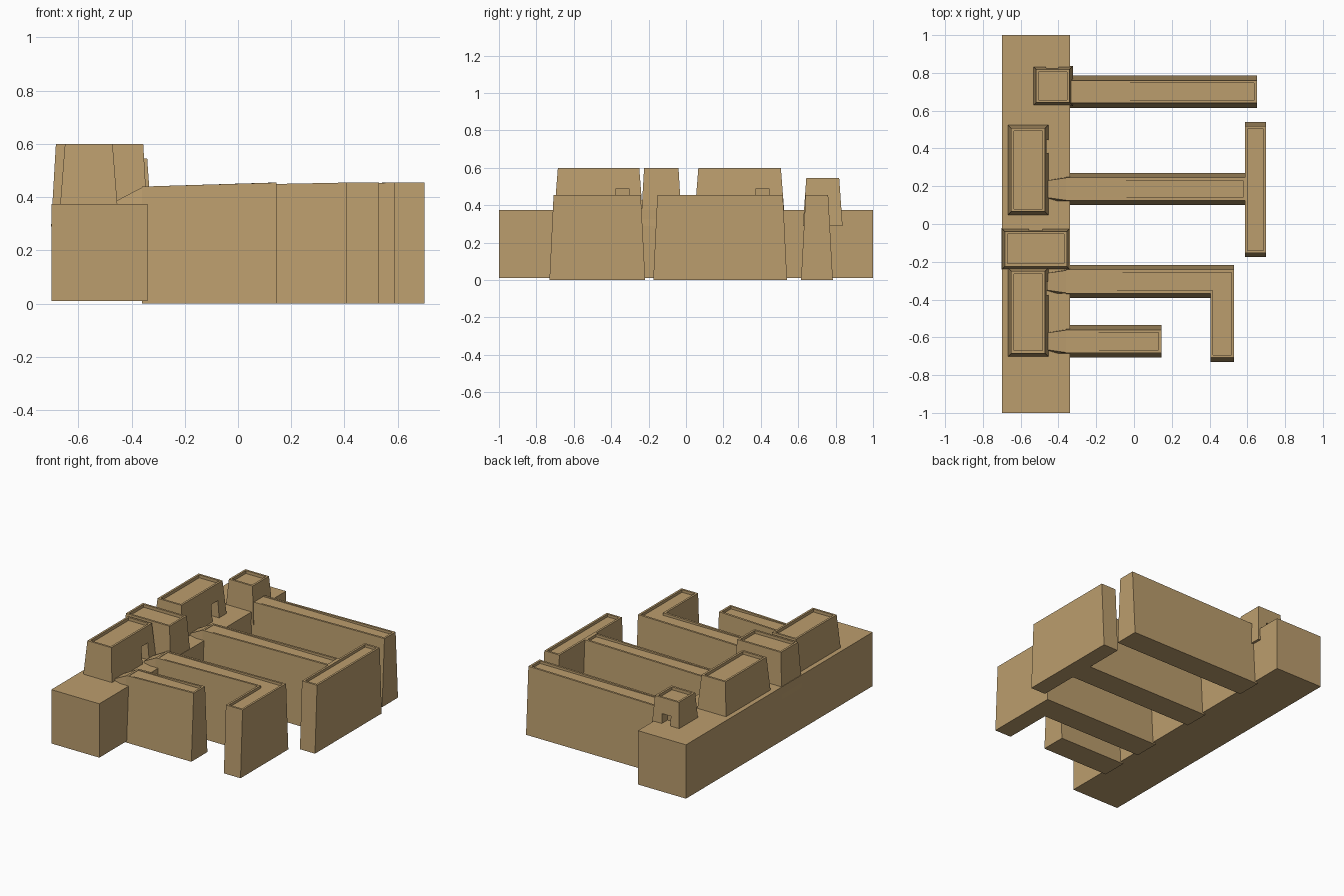
import bpy, bmesh

if "Cube" in bpy.data.objects:
    bpy.data.objects.remove(bpy.data.objects["Cube"])

sand = bpy.data.materials.new("sandstone")
sand.diffuse_color = (0.5, 0.34, 0.155, 1)
sand.use_nodes = True
sand.node_tree.nodes["Principled BSDF"].inputs["Base Color"].default_value = sand.diffuse_color


def loft(name, rings):
    """Solid through stacked rings of points, capped at both ends."""
    bm = bmesh.new()
    vs = [[bm.verts.new(p) for p in r] for r in rings]
    n = len(vs[0])
    for a, b in zip(vs, vs[1:]):
        for i in range(n):
            j = (i + 1) % n
            bm.faces.new((a[i], a[j], b[j], b[i]))
    bm.faces.new(vs[0][::-1])
    bm.faces.new(vs[-1])
    bmesh.ops.recalc_face_normals(bm, faces=bm.faces)
    me = bpy.data.meshes.new(name)
    bm.to_mesh(me)
    bm.free()
    me.materials.append(sand)
    ob = bpy.data.objects.new(name, me)
    bpy.context.collection.objects.link(ob)
    return ob


def rect(x0, x1, y0, y1, z0, z1=None):
    """Rectangle ring, height z0 at the left end and z1 at the right."""
    z1 = z0 if z1 is None else z1
    return [(x0, y0, z0), (x1, y0, z1), (x1, y1, z1), (x0, y1, z0)]


def box(name, x0, x1, y0, y1, z0, z1):
    return loft(name, [rect(x0, x1, y0, y1, z0), rect(x0, x1, y0, y1, z1)])


def wall(name, x0, x1, y0, y1, zl=0.44, zr=0.455, t=0.025, rim=0.014):
    """Battered wall whose sunken walkway is level while the rim rises."""
    loft(name, [rect(x0, x1, y0, y1, 0),
                rect(x0, x1, y0 + t, y1 - t, zl, zr),
                rect(x0 + rim, x1 - rim, y0 + t + rim, y1 - t - rim, zl, zr),
                rect(x0 + rim, x1 - rim, y0 + t + rim, y1 - t - rim, 0.437)])


def ramp(name, yc):
    """Narrowing slope from a wall top down to the platform."""
    loft(name, [rect(-0.46, -0.34, yc - 0.068, yc + 0.068, 0.3),
                [(-0.46, yc - 0.045, 0.385), (-0.355, yc - 0.06, 0.44),
                 (-0.355, yc + 0.06, 0.44), (-0.46, yc + 0.045, 0.385)]])


def tower(name, x0, x1, y0, y1, z0, z1, door, t=0.018, rim=0.014):
    """Battered tower with a sunken roof and a doorway cut in one side."""
    top = (x0 + t, x1 - t, y0 + t, y1 - t)
    inner = (top[0] + rim, top[1] - rim, top[2] + rim, top[3] - rim)
    ob = loft(name, [rect(x0, x1, y0, y1, z0), rect(*top, z1),
                     rect(*inner, z1), rect(*inner, z1 - 0.02)])
    cut = box(name + "_door_cutter", *door)
    cut.hide_render = True
    cut.hide_viewport = True
    cut.display_type = 'WIRE'
    mod = ob.modifiers.new("doorway", 'BOOLEAN')
    mod.operation = 'DIFFERENCE'
    mod.solver = 'EXACT'
    mod.object = cut


# platform
box("platform", -0.70, -0.34, -1, 1, 0.01, 0.375)

# straight walls
wall("back_wall", -0.36, 0.65, 0.615, 0.785)
wall("middle_wall", -0.36, 0.59, 0.10, 0.27)
wall("short_front_wall", -0.36, 0.145, -0.707, -0.535)
wall("outer_wall", 0.587, 0.70, -0.175, 0.54, 0.455, 0.455, 0.022)


# L-shaped wall
def ell(x0, xi, x1, ya, yb, yc, zl, zr):
    return [(x0, yb, zl), (xi, yb, zr), (xi, ya, zr),
            (x1, ya, zr), (x1, yc, zr), (x0, yc, zl)]


loft("corner_wall", [
    ell(-0.36, 0.405, 0.53, -0.73, -0.392, -0.218, 0, 0),
    ell(-0.36, 0.405, 0.53, -0.708, -0.367, -0.242, 0.44, 0.455),
    ell(-0.345, 0.419, 0.516, -0.694, -0.353, -0.256, 0.44, 0.455),
    ell(-0.345, 0.419, 0.516, -0.694, -0.353, -0.256, 0.437, 0.437)])

# ramps onto the platform
ramp("middle_ramp", 0.185)
ramp("corner_ramp", -0.305)
ramp("front_ramp", -0.621)

# towers with doorways
tower("back_tower", -0.537, -0.323, 0.625, 0.837, 0.29, 0.545,
      (-0.465, -0.40, 0.77, 0.9, 0.375, 0.44))
tower("long_back_tower", -0.668, -0.453, 0.048, 0.525, 0.37, 0.60,
      (-0.51, -0.40, 0.375, 0.445, 0.375, 0.49))
tower("gate_tower", -0.702, -0.338, -0.242, -0.022, 0.29, 0.60,
      (-0.555, -0.485, -0.08, 0.0, 0.375, 0.49))
tower("long_front_tower", -0.668, -0.453, -0.703, -0.232, 0.37, 0.60,
      (-0.51, -0.40, -0.375, -0.305, 0.375, 0.49))
